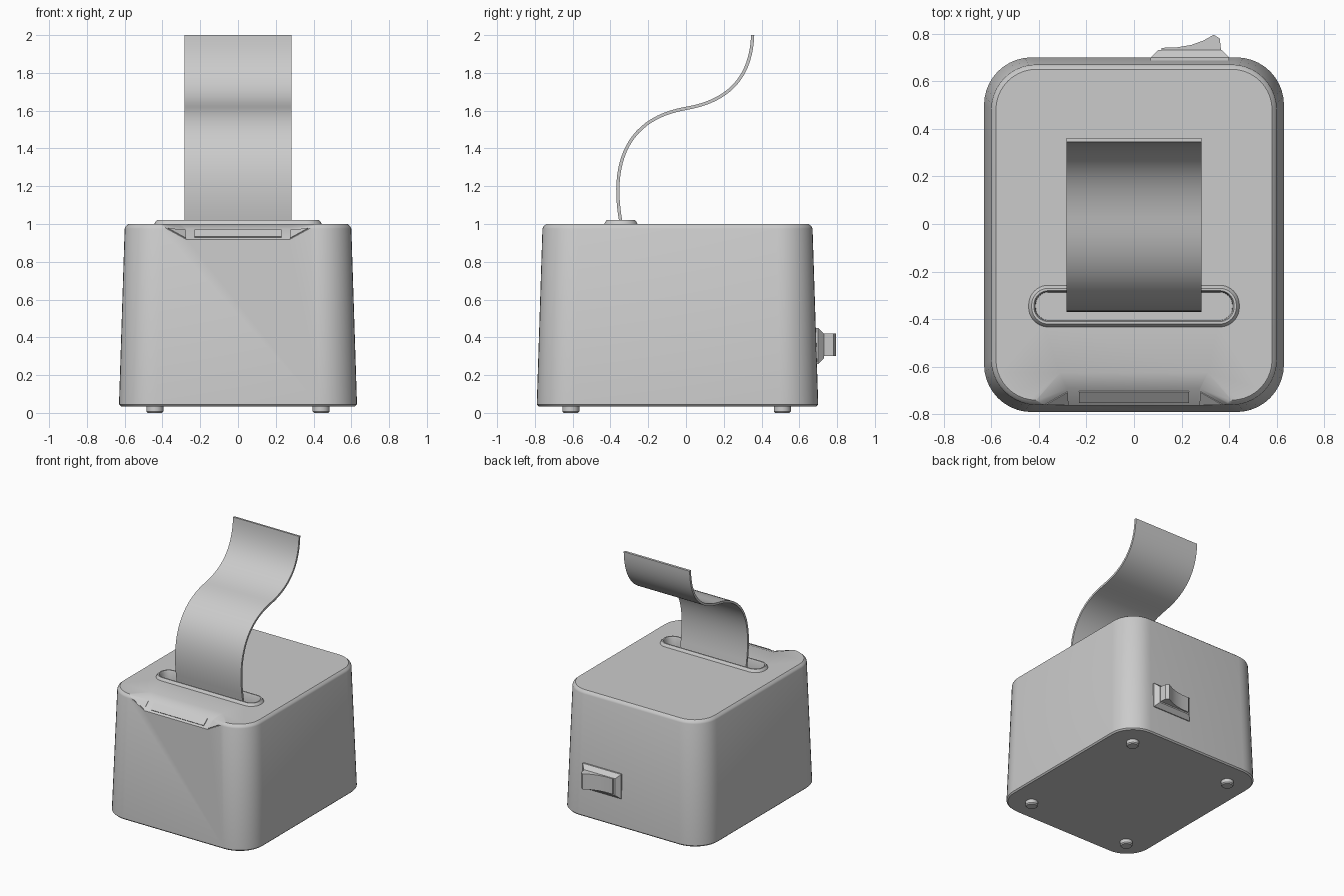
import bpy, bmesh, math
from mathutils import Vector
from mathutils.geometry import interpolate_bezier

cube = bpy.data.objects.get("Cube")
if cube:
    bpy.data.objects.remove(cube, do_unlink=True)

grey = bpy.data.materials.new("plain grey")
grey.use_nodes = True
grey.diffuse_color = (0.6, 0.6, 0.6, 1)
grey.node_tree.nodes["Principled BSDF"].inputs["Base Color"].default_value = (0.6, 0.6, 0.6, 1)


def finish(bm, name):
    bmesh.ops.recalc_face_normals(bm, faces=bm.faces)
    mesh = bpy.data.meshes.new(name)
    bm.to_mesh(mesh)
    bm.free()
    mesh.materials.append(grey)
    ob = bpy.data.objects.new(name, mesh)
    bpy.context.collection.objects.link(ob)
    return ob


def activate(ob):
    bpy.ops.object.select_all(action='DESELECT')
    ob.select_set(True)
    bpy.context.view_layer.objects.active = ob


def smooth(ob, angle=30):
    activate(ob)
    bpy.ops.object.shade_smooth_by_angle(angle=math.radians(angle))


def cut(ob, cutter):
    activate(ob)
    mod = ob.modifiers.new("cut", 'BOOLEAN')
    mod.operation = 'DIFFERENCE'
    mod.solver = 'EXACT'
    mod.object = cutter
    bpy.ops.object.modifier_apply(modifier=mod.name)
    bpy.data.objects.remove(cutter, do_unlink=True)


def loft(name, cy, rings, cap_first=True, steps=10):
    """Stack rounded rectangles given as (half x, half y, radius, z)."""
    bm = bmesh.new()
    loops = []
    for hx, hy, r, z in rings:
        loop = []
        for q, (sx, sy) in enumerate(((1, 1), (-1, 1), (-1, -1), (1, -1))):
            for i in range(steps + 1):
                a = math.pi / 2 * (q + i / steps)
                loop.append(bm.verts.new((sx * (hx - r) + r * math.cos(a),
                                          cy + sy * (hy - r) + r * math.sin(a), z)))
        loops.append(loop)
    for a, b in zip(loops, loops[1:]):
        n = len(a)
        for i in range(n):
            bm.faces.new((a[i], a[(i + 1) % n], b[(i + 1) % n], b[i]))
    if cap_first:
        bm.faces.new(loops[0])
    bm.faces.new(loops[-1])
    return finish(bm, name)


def hull(name, points):
    bm = bmesh.new()
    for p in points:
        bm.verts.new(p)
    res = bmesh.ops.convex_hull(bm, input=bm.verts)
    bmesh.ops.delete(bm, geom=list(set(res["geom_interior"])), context='VERTS')
    bmesh.ops.dissolve_limit(bm, angle_limit=0.01, verts=bm.verts, edges=bm.edges)
    return finish(bm, name)


def prism(name, points, offset):
    """Extrude a flat outline along an offset."""
    bm = bmesh.new()
    face = bm.faces.new([bm.verts.new(p) for p in points])
    new = bmesh.ops.extrude_face_region(bm, geom=[face])["geom"]
    bmesh.ops.translate(bm, vec=offset, verts=[v for v in new if isinstance(v, bmesh.types.BMVert)])
    return finish(bm, name)


def mirror_x(points):
    return list(points) + [Vector((-p[0], p[1], p[2])) for p in points]


# Tapered body with rounded corners and a chamfered top
body = loft("body", -0.045, [
    (0.62, 0.735, 0.19, 0.035), (0.63, 0.745, 0.2, 0.045), (0.6, 0.715, 0.19, 0.975),
    (0.595, 0.71, 0.185, 0.987), (0.58, 0.695, 0.17, 1.0)])

# Well under the slot rim
cut(body, loft("well_cutter", -0.345, [(0.42, 0.07, 0.065, 0.92), (0.42, 0.07, 0.065, 1.1)]))

# Scooped front edge: back corner, front corner, outer front corner
scoops = [[Vector(p) for p in s] for s in (
    ((0.28, -0.66, 1.0), (0.27, -0.77, 0.91), (0.42, -0.77, 0.99)),
    ((0.31, -0.625, 1.0), (0.243, -0.77, 0.945), (0.44, -0.77, 1.0)))]
for back, front, outer in scoops:
    near = front * 2 - back
    far = back * 2 - front
    side = near + (outer - front) * 2.5
    lift = Vector((0, 0, 0.3))
    cut(body, hull("scoop_cutter", mirror_x([near, far, side, far + lift, side + lift])))
smooth(body)

# Raised panels on the scoop
back, front, outer = scoops[0]
run = back - front
low, high = front + run * 0.2, front + run * 0.62
normal = Vector((0, -run.z, run.y)).normalized()
prism("label_panel", [(-0.23, low.y, low.z), (0.23, low.y, low.z),
                      (0.23, high.y, high.z), (-0.23, high.y, high.z)], normal * 0.006)
across = outer - front
tri = [front + run * a + across * b for a, b in ((0.1, 0.04), (0.6, 0.03), (0.12, 0.67))]
up = run.cross(across).normalized()
if up.z < 0:
    up.negate()
for s, label in ((1, "left"), (-1, "right")):
    prism(label + "_corner_panel", [(s * p.x, p.y, p.z) for p in tri],
          Vector((s * up.x, up.y, up.z)) * 0.005)

# Slot rim with its sunken floor
rim = loft("slot_rim", -0.345, [
    (0.445, 0.09, 0.085, 0.995), (0.437, 0.082, 0.077, 1.012), (0.43, 0.075, 0.07, 1.02),
    (0.42, 0.065, 0.06, 1.02), (0.415, 0.06, 0.055, 1.01), (0.413, 0.058, 0.053, 0.93)],
    cap_first=False)
smooth(rim)

# Curling paper strip
lower = interpolate_bezier((0, -0.343, 1.0), (0, -0.40, 1.30), (0, -0.33, 1.555), (0, 0, 1.612), 24)
upper = interpolate_bezier((0, 0, 1.612), (0, 0.25, 1.655), (0, 0.345, 1.80), (0, 0.353, 2.0), 24)
path = [Vector((0, -0.333, 0.93))] + lower + upper[1:]
bm = bmesh.new()
rows = [[bm.verts.new((x, p.y, p.z)) for x in (-0.284, 0.284)] for p in path]
for a, b in zip(rows, rows[1:]):
    bm.faces.new((a[0], a[1], b[1], b[0]))
paper = finish(bm, "paper_strip")
activate(paper)
solid = paper.modifiers.new("thickness", 'SOLIDIFY')
solid.thickness = 0.017
solid.offset = 0
bpy.ops.object.modifier_apply(modifier=solid.name)
smooth(paper)

# Rocker switch on the back
hull("switch_base", [(x, y, z) for x0, x1, z0, z1, y in (
    (0.07, 0.40, 0.26, 0.45, 0.66), (0.07, 0.40, 0.26, 0.45, 0.70), (0.10, 0.37, 0.29, 0.42, 0.73))
    for x in (x0, x1) for z in (z0, z1)])
rocker = prism("switch_rocker", [(x, y, 0.3) for x, y in (
    (0.115, 0.72), (0.115, 0.74), (0.18, 0.742), (0.24, 0.752), (0.29, 0.77),
    (0.335, 0.795), (0.36, 0.78), (0.367, 0.72))], Vector((0, 0, 0.12)))
smooth(rocker)

# Four round feet
for y, end in ((-0.61, "front"), (0.51, "back")):
    for x, side in ((0.44, "left"), (-0.44, "right")):
        foot = loft(f"{end}_{side}_foot", y, [
            (0.038, 0.038, 0.0379, 0), (0.045, 0.045, 0.0449, 0.008), (0.045, 0.045, 0.0449, 0.045)], steps=6)
        foot.location.x = x
        smooth(foot)
